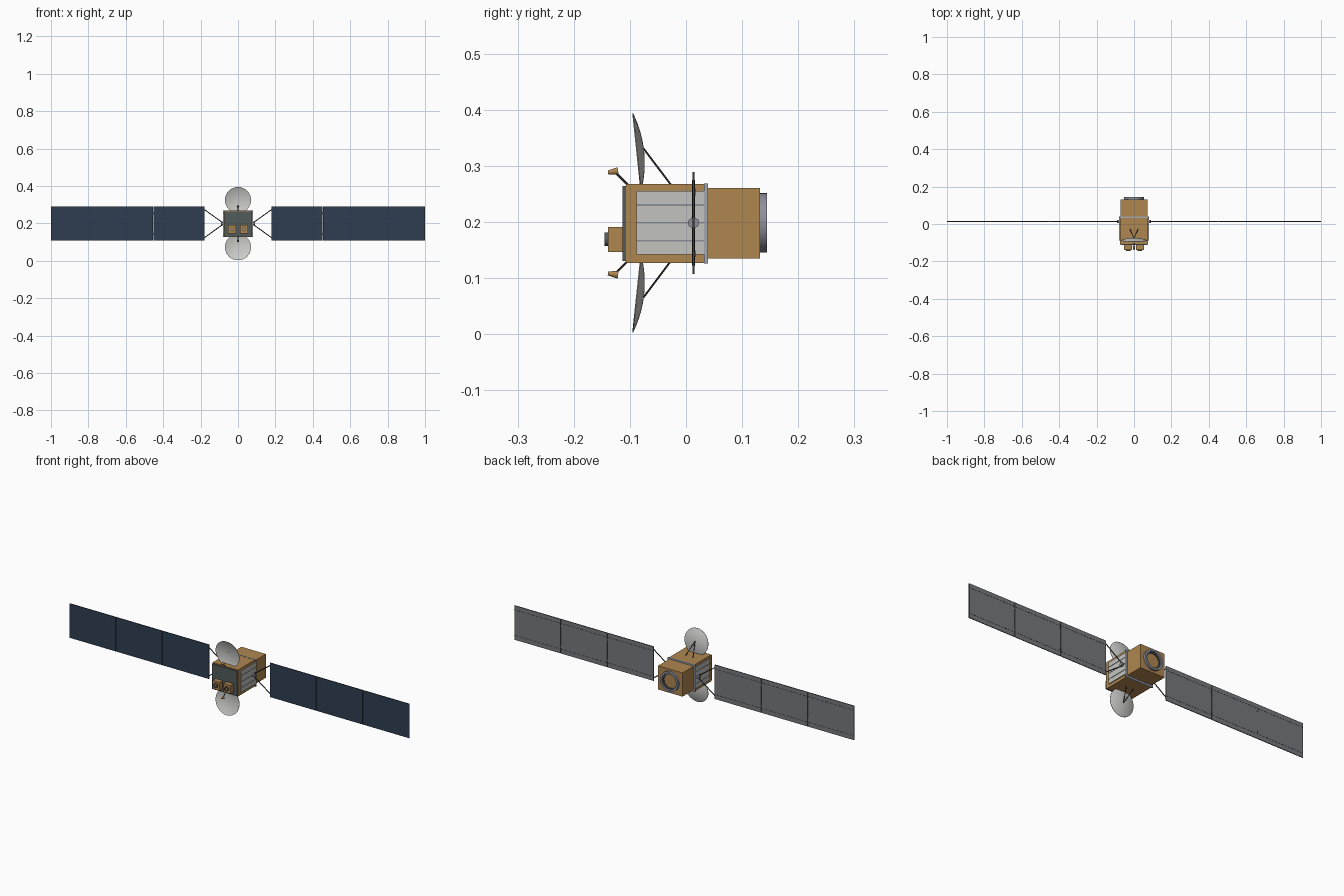
import bpy, bmesh, math
from mathutils import Vector, Matrix

if "Cube" in bpy.data.objects:
    bpy.data.objects.remove(bpy.data.objects["Cube"])

MID = 0.1985  # height of the spacecraft axis


def material(name, r, g, b):
    m = bpy.data.materials.new(name)
    m.use_nodes = True
    m.diffuse_color = (r, g, b, 1)
    m.node_tree.nodes["Principled BSDF"].inputs["Base Color"].default_value = (r, g, b, 1)
    return m


gold = material("gold foil", 0.43, 0.24, 0.08)
navy = material("solar cell navy", 0.028, 0.046, 0.083)
back_grey = material("panel back grey", 0.18, 0.19, 0.21)
dark = material("dark frame", 0.045, 0.048, 0.045)
slate = material("slate deck", 0.085, 0.105, 0.105)
silver = material("radiator silver", 0.54, 0.55, 0.52)
white = material("dish white", 0.6, 0.6, 0.58)
ring_grey = material("ring grey", 0.27, 0.28, 0.33)
band_grey = material("band grey", 0.36, 0.4, 0.44)


def finish(name, bm, mats, smooth=False):
    bmesh.ops.recalc_face_normals(bm, faces=bm.faces)
    mesh = bpy.data.meshes.new(name)
    bm.to_mesh(mesh)
    bm.free()
    obj = bpy.data.objects.new(name, mesh)
    bpy.context.collection.objects.link(obj)
    for m in mats:
        mesh.materials.append(m)
    if smooth:
        bpy.ops.object.select_all(action="DESELECT")
        obj.select_set(True)
        bpy.context.view_layer.objects.active = obj
        bpy.ops.object.shade_smooth_by_angle(angle=math.radians(35))
    return obj


def box(name, lo, hi, *mats):
    lo, hi = Vector(lo), Vector(hi)
    bm = bmesh.new()
    bmesh.ops.create_cube(bm, size=1)
    bmesh.ops.scale(bm, vec=hi - lo, verts=bm.verts)
    bmesh.ops.translate(bm, vec=(lo + hi) / 2, verts=bm.verts)
    return finish(name, bm, mats)


def rod(name, a, b, r1, r2, mat, sides=8):
    a, b = Vector(a), Vector(b)
    bm = bmesh.new()
    bmesh.ops.create_cone(bm, cap_ends=True, segments=sides, radius1=r1, radius2=r2,
                          depth=(b - a).length)
    turn = (b - a).to_track_quat("Z", "Y").to_matrix().to_4x4()
    bmesh.ops.transform(bm, matrix=Matrix.Translation((a + b) / 2) @ turn, verts=bm.verts)
    return finish(name, bm, [mat], sides > 6)


def lathe(name, profile, centre, axis, mat, sides=32, closed=True):
    """Spin (radius, distance) points around an axis through the centre."""
    bm = bmesh.new()
    verts = [bm.verts.new((r, 0, h)) for r, h in profile]
    edges = [bm.edges.new(p) for p in zip(verts, verts[1:])]
    if closed:
        edges.append(bm.edges.new((verts[-1], verts[0])))
    bmesh.ops.spin(bm, geom=verts + edges, cent=(0, 0, 0), axis=(0, 0, 1),
                   angle=math.tau, steps=sides, use_duplicate=False)
    bmesh.ops.remove_doubles(bm, verts=bm.verts, dist=0.00005)
    turn = Vector(axis).to_track_quat("Z", "Y").to_matrix().to_4x4()
    bmesh.ops.transform(bm, matrix=Matrix.Translation(centre) @ turn, verts=bm.verts)
    return finish(name, bm, [mat], True)


def tube(name, centre, axis, outer, inner, length, mat):
    profile = [(inner, 0), (outer, 0), (outer, length), (inner, length)]
    return lathe(name, profile, centre, axis, mat)


# Main body, rear module and front deck
box("main_body", (-0.075, -0.107, 0.127), (0.075, 0.035, 0.268), gold)
box("rear_module", (-0.072, 0.035, 0.135), (0.072, 0.132, 0.261), gold)
box("joint_band", (-0.081, 0.032, 0.1265), (0.081, 0.039, 0.2685), band_grey)
box("front_deck", (-0.073, -0.113, 0.131), (0.073, -0.107, 0.264), slate)

# Launch adapter rings on the rear
tube("adapter_ring", (0, 0.132, MID), (0, 1, 0), 0.053, 0.042, 0.012, ring_grey)
tube("adapter_inner_ring", (0, 0.132, MID), (0, 1, 0), 0.042, 0.036, 0.005, slate)

for side, s in (("left", 1), ("right", -1)):
    # Side radiator with heat pipe strips
    x0, x1 = sorted((s * 0.075, s * 0.08))
    box(side + "_radiator", (x0, -0.088, 0.142), (x1, 0.033, 0.255), silver)
    for i in range(3):
        z = MID + (i - 1) * 0.032
        p0, p1 = sorted((s * 0.08, s * 0.0815))
        box(f"{side}_heat_pipe_{i + 1}", (p0, -0.088, z - 0.0015), (p1, 0.033, z + 0.0015), ring_grey)

    # Front instrument with open hood
    cx = s * 0.032
    box(side + "_instrument", (cx - 0.021, -0.139, 0.147), (cx + 0.021, -0.113, 0.191), gold)
    tube(side + "_instrument_hood", (cx, -0.139, 0.169), (0, -1, 0), 0.012, 0.0085, 0.006, slate)

    # Array drive hub and yoke
    rod(side + "_array_drive", (s * 0.075, 0.0135, MID), (s * 0.091, 0.0135, MID),
        0.0105, 0.0105, ring_grey, 6)
    for name, u in (("upper", 1), ("lower", -1)):
        rod(f"{side}_{name}_yoke", (s * 0.086, 0.0135, MID + u * 0.008),
            (s * 0.181, 0.0135, MID + u * 0.076), 0.0025, 0.0025, dark)

    # Solar wing: navy front, grey back, dark edges
    for i in range(3):
        inner = 0.18 + i * 0.2742
        x0, x1 = sorted((s * inner, s * (inner + 0.2716)))
        panel = box(f"{side}_solar_panel_{i + 1}", (x0, 0.0115, 0.107), (x1, 0.0155, 0.289),
                    dark, navy, back_grey)
        for face in panel.data.polygons:
            if abs(face.normal.y) > 0.9:
                face.material_index = 1 if face.normal.y < 0 else 2
        for u in (1, -1):
            z = MID + u * 0.068
            box(f"{side}_panel_rib_{i + 1}", (x0, 0.0155, z - 0.0006), (x1, 0.0162, z + 0.0006), dark)
        if i < 2:
            h = s * (inner + 0.2729)
            for u in (1, -1):
                z = MID + u * 0.055
                box(f"{side}_panel_hinge_{i + 1}", (h - 0.003, 0.0145, z - 0.006),
                    (h + 0.003, 0.0167, z + 0.006), dark)

# Dish antennas with feeds and braces, above and below
R, DEPTH, WALL = 0.07, 0.0125, 0.0015
for name, u in (("upper", 1), ("lower", -1)):
    steps = [i / 8 for i in range(9)]
    bowl = [(R * t, DEPTH * (t * t - 1)) for t in steps]
    shell = [(r, h - WALL) for r, h in reversed(bowl)]
    tilt = math.radians(6)
    lathe(name + "_dish", bowl + shell, (0, -0.0885, MID + u * 0.126),
          (0, -math.cos(tilt), -u * math.sin(tilt)), white, closed=False)
    for s in (1, -1):
        rod(name + "_dish_brace", (s * 0.022, -0.027, MID + u * 0.068),
            (0, -0.076, MID + u * 0.133), 0.0018, 0.0018, dark)
    rod(name + "_feed_arm", (0, -0.104, MID + u * 0.068), (0, -0.124, MID + u * 0.088),
        0.002, 0.002, dark)
    rod(name + "_feed_horn", (0, -0.139, MID + u * 0.090), (0, -0.121, MID + u * 0.0925),
        0.0035, 0.0068, gold, 16)
